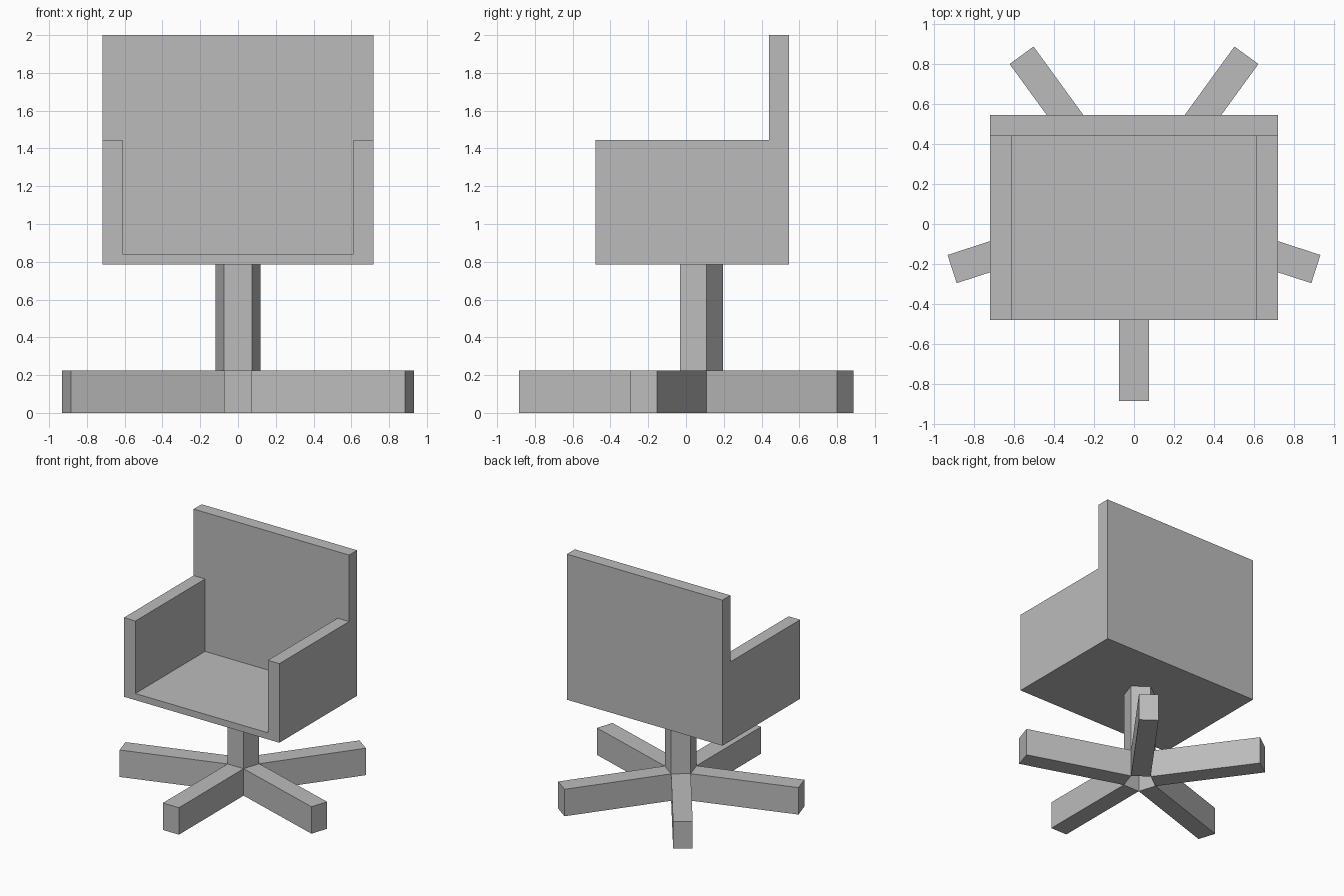
import bpy, bmesh, math
from mathutils import Matrix, Vector

cube = bpy.data.objects.get("Cube")
if cube:
    bpy.data.objects.remove(cube)

grey = bpy.data.materials.new("plain grey")
grey.use_nodes = True
colour = (0.5, 0.5, 0.5, 1)
grey.diffuse_color = colour
grey.node_tree.nodes["Principled BSDF"].inputs["Base Color"].default_value = colour


def add_object(name, bm):
    mesh = bpy.data.meshes.new(name)
    bm.to_mesh(mesh)
    bm.free()
    mesh.materials.append(grey)
    obj = bpy.data.objects.new(name, mesh)
    bpy.context.collection.objects.link(obj)
    return obj


def prism(profile, offset):
    """Closed solid made by sweeping a flat outline along an offset."""
    bm = bmesh.new()
    face = bm.faces.new([bm.verts.new(p) for p in profile])
    swept = bmesh.ops.extrude_face_region(bm, geom=[face], use_keep_orig=True)
    moved = [v for v in swept["geom"] if isinstance(v, bmesh.types.BMVert)]
    bmesh.ops.translate(bm, verts=moved, vec=offset)
    bmesh.ops.recalc_face_normals(bm, faces=bm.faces)
    return bm


def drop_faces(bm, direction):
    """Open the solid on the side facing a direction."""
    bm.normal_update()
    gone = [f for f in bm.faces if f.normal.dot(Vector(direction)) > 0.99]
    bmesh.ops.delete(bm, geom=gone, context="FACES")


# Seat shell: L-shaped side outline swept across the width, then hollowed
half, inner = 0.718, 0.612
front, back_front, back = -0.48, 0.44, 0.545
bottom, floor, arm_top, top = 0.785, 0.84, 1.445, 2.0
outline = [(front, bottom), (back, bottom), (back, top),
           (back_front, top), (back_front, arm_top), (front, arm_top)]
seat = add_object("seat_shell", prism([(-half, y, z) for y, z in outline],
                                      (2 * half, 0, 0)))
hollow = [(-1, floor), (back_front, floor), (back_front, arm_top + 0.2), (-1, arm_top + 0.2)]
cutter = add_object("seat_hollow_cutter", prism([(-inner, y, z) for y, z in hollow],
                                                (2 * inner, 0, 0)))
cutter.hide_render = True
cutter.hide_set(True)
cut = seat.modifiers.new("hollow", "BOOLEAN")
cut.operation = "DIFFERENCE"
cut.solver = "EXACT"
cut.object = cutter
bpy.context.view_layer.objects.active = seat
bpy.ops.object.modifier_apply(modifier=cut.name)
bpy.data.objects.remove(cutter)

# Five-sided hollow column with a flat side facing forward
centre = Vector((0, 0.07, 0))
radius, leg_height, reach = 0.126, 0.225, 0.955
ring = [centre + Matrix.Rotation(math.radians(90 + 72 * i), 3, "Z") @ Vector((radius, 0, 0))
        for i in range(5)]
column_bm = prism(ring, (0, 0, bottom))
drop_faces(column_bm, (0, 0, -1))
drop_faces(column_bm, (0, 0, 1))
add_object("column", column_bm)

# One straight leg from each side of the column
apothem = radius * math.cos(math.pi / 5)
half_width = radius * math.sin(math.pi / 5)
for i in range(5):
    leg = prism([(apothem, -half_width, 0), (reach, -half_width, 0),
                 (reach, half_width, 0), (apothem, half_width, 0)], (0, 0, leg_height))
    drop_faces(leg, (-1, 0, 0))
    turn = Matrix.Rotation(math.radians(-90 + 72 * i), 4, "Z")
    bmesh.ops.transform(leg, matrix=Matrix.Translation(centre) @ turn, verts=leg.verts)
    add_object(f"leg_{i + 1}", leg)
